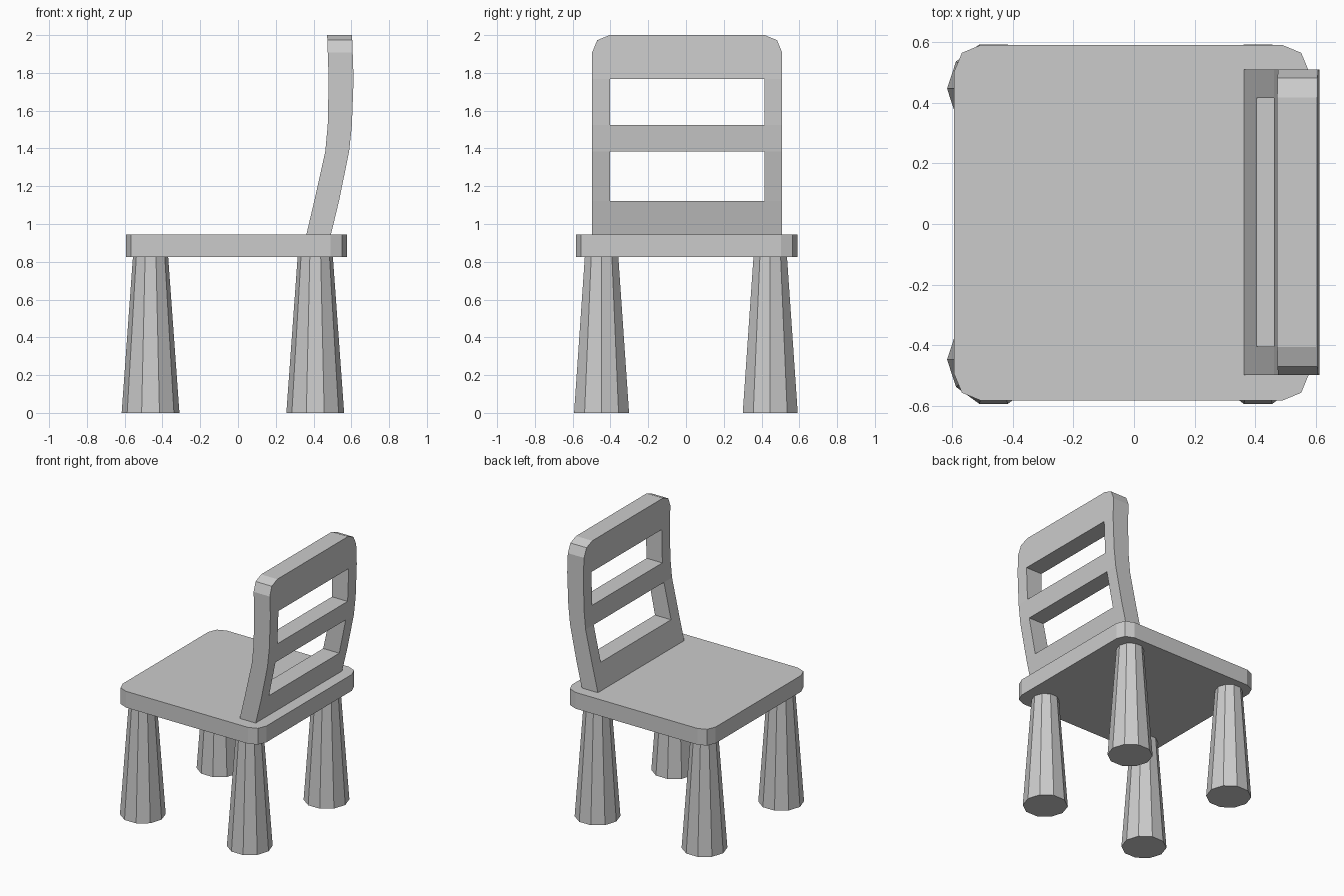
import bpy, bmesh

if "Cube" in bpy.data.objects:
    bpy.data.objects.remove(bpy.data.objects["Cube"])

def finish(name, bm):
    bmesh.ops.recalc_face_normals(bm, faces=bm.faces[:])
    mesh = bpy.data.meshes.new(name)
    bm.to_mesh(mesh)
    bm.free()
    obj = bpy.data.objects.new(name, mesh)
    bpy.context.collection.objects.link(obj)
    return obj

def interp(z, rows, col):
    for a, b in zip(rows, rows[1:]):
        if z <= b[0] + 1e-6:
            t = (z - a[0]) / (b[0] - a[0])
            return a[col] + t * (b[col] - a[col])
    return rows[-1][col]

# Seat: slab with rounded vertical corners
bm = bmesh.new()
bmesh.ops.create_cube(bm, size=1)
for v in bm.verts:
    v.co = (v.co.x * 1.17 - 0.008, v.co.y * 1.172 + 0.004, v.co.z * 0.12 + 0.885)
upright = [e for e in bm.edges if abs(e.verts[0].co.z - e.verts[1].co.z) > 0.1]
bmesh.ops.bevel(bm, geom=upright, offset=0.088, segments=2, profile=0.5, affect='EDGES')
finish("seat", bm)

# Legs: ten-sided tapered posts, points facing along x
def leg(name, x, y):
    bpy.ops.mesh.primitive_cone_add(vertices=10, radius1=0.153, radius2=0.093,
                                    depth=0.83, location=(x, y, 0.415))
    obj = bpy.context.object
    obj.name = name
    obj.rotation_euler.z = 1.5707963  # first vertex onto the x axis

for depth, y in (("front", -0.447), ("back", 0.446)):
    for side, x in (("left", -0.463), ("right", 0.409)):
        leg(f"{depth}_{side}_leg", x, y)

# Backrest: slatted plate, rounded at the top corners, then bent along its side profile
# rows hold height, inner x and outer x
rows = [(0.94, 0.361, 0.491), (1.123, 0.404, 0.535), (1.383, 0.462, 0.588),
        (1.523, 0.475, 0.603), (1.767, 0.480, 0.612), (2.0, 0.472, 0.604)]
columns = [-0.497, -0.403, 0.415, 0.509]
openings = {(1, 1), (1, 3)}

bm = bmesh.new()
grid = [[bm.verts.new((0, y, r[0])) for r in rows] for y in columns]
for i in range(len(columns) - 1):
    for j in range(len(rows) - 1):
        if (i, j) not in openings:
            bm.faces.new((grid[i][j], grid[i + 1][j], grid[i + 1][j + 1], grid[i][j + 1]))
for v in [v for v in bm.verts if not v.link_faces]:
    bm.verts.remove(v)
bmesh.ops.recalc_face_normals(bm, faces=bm.faces[:])
front_faces = bm.faces[:]
ext = bmesh.ops.extrude_face_region(bm, geom=front_faces, use_keep_orig=True)
for v in [g for g in ext["geom"] if isinstance(g, bmesh.types.BMVert)]:
    v.co.x = 1
bm.normal_update()
corners = [e for e in bm.edges
           if abs(e.verts[0].co.x - e.verts[1].co.x) > 0.5
           and all(v.co.z > 1.99 and abs(v.co.y) > 0.45 for v in e.verts)]
bmesh.ops.recalc_face_normals(bm, faces=bm.faces[:])
bmesh.ops.bevel(bm, geom=corners, offset=0.092, segments=2, profile=0.5, affect='EDGES')
for v in bm.verts:
    v.co.x = interp(v.co.z, rows, 2 if v.co.x > 0.5 else 1)
finish("backrest", bm)
